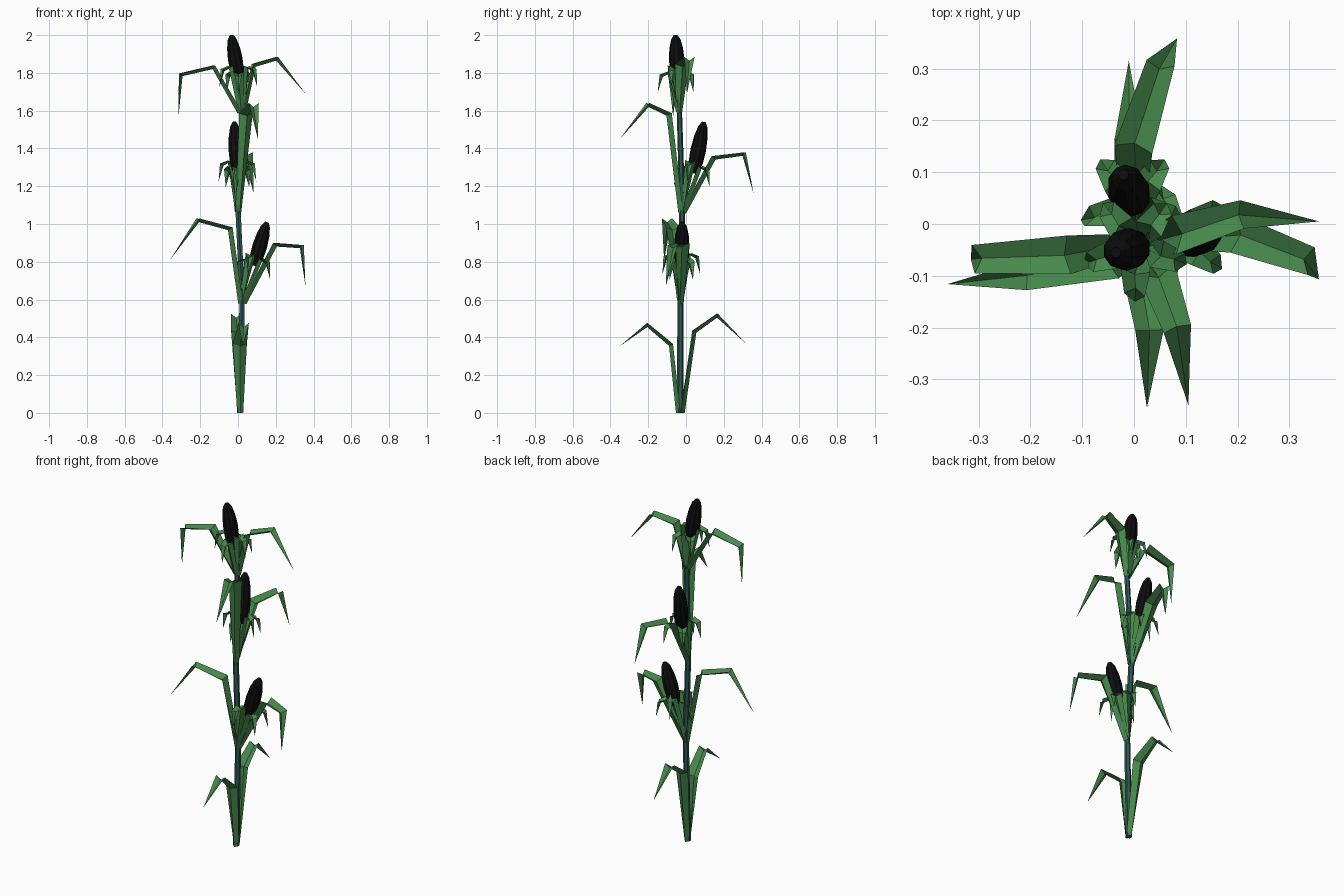
import bpy, bmesh, math
from mathutils import Vector

if "Cube" in bpy.data.objects:
    bpy.data.objects.remove(bpy.data.objects["Cube"])


def material(name, rgb):
    m = bpy.data.materials.new(name)
    m.diffuse_color = (*rgb, 1)
    m.use_nodes = True
    m.node_tree.nodes["Principled BSDF"].inputs["Base Color"].default_value = m.diffuse_color
    return m


LEAF = material("leaf green", (0.062, 0.25, 0.072))
STALK = material("stalk teal", (0.028, 0.10, 0.085))
COB = material("cob black", (0.004, 0.004, 0.004))


def finish(bm, name, mat):
    me = bpy.data.meshes.new(name)
    bm.to_mesh(me)
    bm.free()
    me.materials.append(mat)
    ob = bpy.data.objects.new(name, me)
    bpy.context.collection.objects.link(ob)
    return ob


def tube(name, pts, radii, sides, mat):
    """Faceted tube through points, capped at both ends."""
    bm = bmesh.new()
    pts = [Vector(p) for p in pts]
    axis = (pts[-1] - pts[0]).normalized()
    u = axis.cross(Vector((0, 1, 0))).normalized()
    v = axis.cross(u)
    rings = []
    for p, r in zip(pts, radii):
        rings.append([bm.verts.new(p + r * (math.cos(a) * u + math.sin(a) * v))
                      for a in (2 * math.pi * (k + 0.5) / sides for k in range(sides))])
    for a, b in zip(rings, rings[1:]):
        for k in range(sides):
            j = (k + 1) % sides
            bm.faces.new((a[k], a[j], b[j], b[k]))
    bm.faces.new(rings[0])
    bm.faces.new(rings[-1])
    bmesh.ops.recalc_face_normals(bm, faces=bm.faces)
    return finish(bm, name, mat)


def leaf(name, pts, widths, depth):
    """Creased blade: a V channel swept along the points to a sharp tip."""
    bm = bmesh.new()
    pts = [Vector(p) for p in pts]
    out = pts[-1] - pts[0]
    side = Vector((-out.y, out.x, 0)).normalized()
    rows = []
    for i, w in enumerate(widths):
        t = (pts[i + 1] - pts[i]).normalized()
        if i:
            t = (t + (pts[i] - pts[i - 1]).normalized()).normalized()
        n = t.cross(side).normalized()
        keel, edge = pts[i] - n * depth * 0.5, pts[i] + n * depth * 0.5
        rows.append([bm.verts.new(q) for q in (edge - side * w / 2, keel, edge + side * w / 2)])
    for a, b in zip(rows, rows[1:]):
        for k in (0, 1):
            bm.faces.new((a[k], b[k], b[k + 1], a[k + 1]))
    tip = bm.verts.new(pts[-1])
    for k in (0, 1):
        bm.faces.new((rows[-1][k], tip, rows[-1][k + 1]))
    return finish(bm, name, LEAF)


# Stalk
tube("stalk",
     [(0.01, -0.03, 0), (0.022, -0.03, 0.6), (0.0, -0.02, 1.08), (0.02, -0.035, 1.6), (0.01, -0.04, 1.75)],
     [0.017, 0.016, 0.016, 0.014, 0.01], 6, STALK)

# Long arching leaves, a pair at each joint of the stalk
blades = [
    [(0.012, -0.042, 0), (0.01, -0.08, 0.36), (0.03, -0.205, 0.465), (0.025, -0.355, 0.35)],
    [(0.012, -0.018, 0), (0.0, 0.045, 0.43), (-0.01, 0.165, 0.515), (-0.01, 0.315, 0.37)],
    [(0.034, -0.03, 0.58), (0.20, -0.02, 0.89), (0.335, -0.07, 0.88), (0.357, -0.107, 0.67)],
    [(0.012, -0.03, 0.58), (-0.045, -0.07, 0.975), (-0.21, -0.1, 1.02), (-0.36, -0.116, 0.81)],
    [(0.0, -0.01, 1.06), (0.0, 0.15, 1.35), (0.05, 0.305, 1.37), (0.083, 0.358, 1.16)],
    [(0.005, -0.03, 1.06), (0.045, -0.095, 1.58), (0.083, -0.2, 1.63), (0.105, -0.35, 1.45)],
    [(0.03, -0.035, 1.59), (0.085, -0.02, 1.84), (0.205, 0.018, 1.875), (0.357, 0.005, 1.69)],
    [(0.008, -0.035, 1.59), (-0.13, -0.06, 1.83), (-0.302, -0.067, 1.79), (-0.315, -0.068, 1.57)],
]
for i, pts in enumerate(blades):
    leaf(f"long_leaf_{i + 1}", pts, [0.032, 0.075, 0.055], 0.022)

# Cobs: (stalk joint, cob foot, cob tip), each cupped by drooping husk leaves
cobs = [
    ((0.025, -0.03, 0.6), (0.085, -0.025, 0.78), (0.153, -0.02, 1.01), 0),
    ((0.0, -0.01, 1.09), (-0.003, 0.04, 1.27), (-0.02, 0.095, 1.54), 90),
    ((0.018, -0.035, 1.6), (0.002, -0.045, 1.77), (-0.035, -0.055, 2.0), 90),
]
for i, (root, foot, top, turn) in enumerate(cobs):
    root, foot, top = Vector(root), Vector(foot), Vector(top)
    prof = [(0, 0.024), (0.2, 0.038), (0.45, 0.041), (0.7, 0.036), (0.9, 0.025), (1, 0.010)]
    tube(f"cob_{i + 1}", [foot.lerp(top, f) for f, _ in prof], [r for _, r in prof], 10, COB)
    # Husk leaves
    for k in range(5):
        a = math.radians(turn + 36 + 72 * k)
        d = Vector((math.cos(a), math.sin(a), 0))
        lift = 0.03 if k % 2 else 0
        rim = foot + Vector((0, 0, 0.03 + lift))
        leaf(f"husk_{i + 1}_{k + 1}",
             [root + d * 0.01, rim + d * 0.048, rim + d * 0.085 + Vector((0, 0, -0.015)),
              rim + d * 0.105 + Vector((0, 0, -0.105))],
             [0.018, 0.058, 0.04], 0.018)
